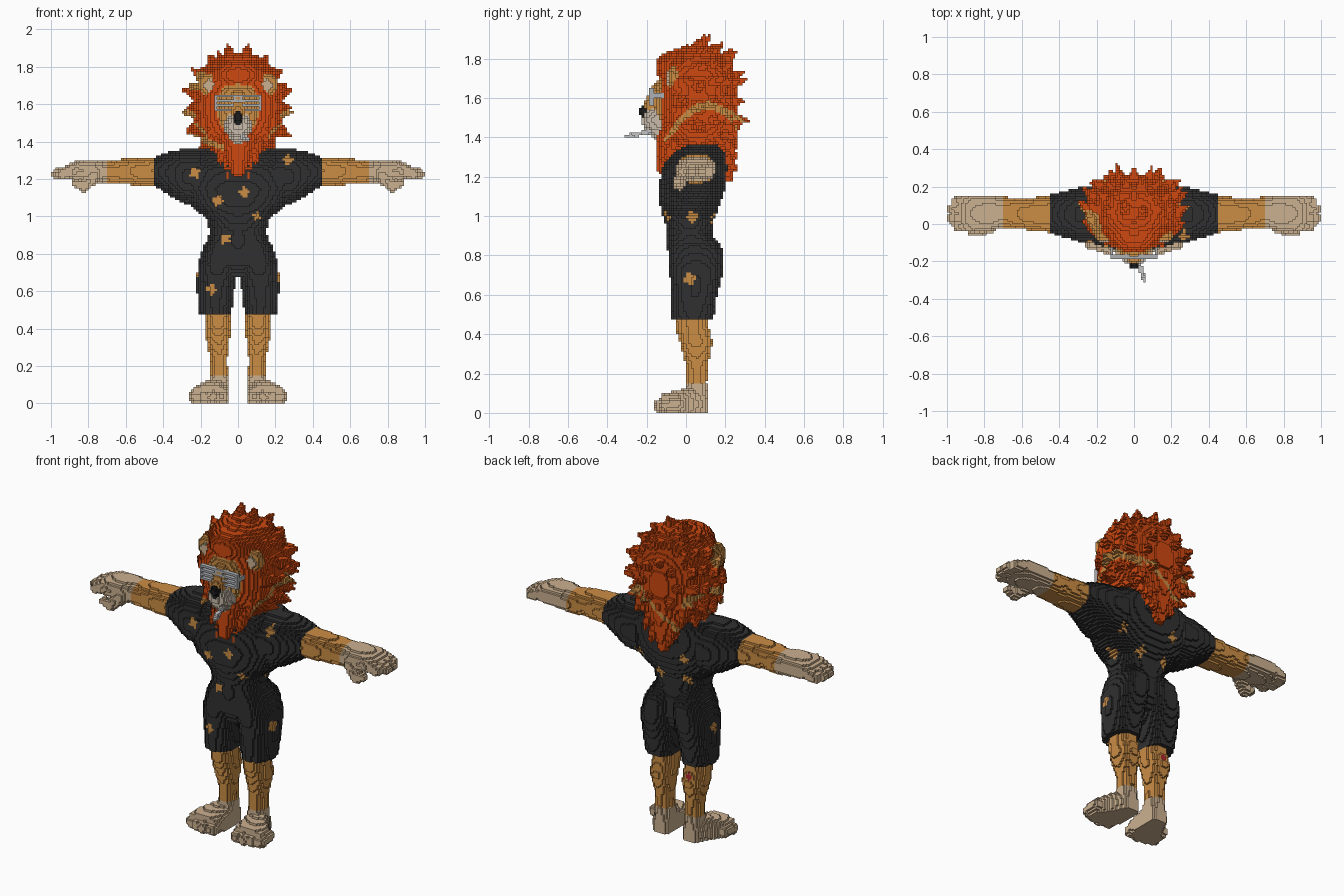
import bpy, math, random
from mathutils import Vector

if "Cube" in bpy.data.objects:
    bpy.data.objects.remove(bpy.data.objects["Cube"], do_unlink=True)

random.seed(4)
V = 0.0125           # edge of one block
cells = {}           # block index -> (part, colour)

COLOURS = {
    "mane_orange": (0.62, 0.065, 0.005), "tan_fur": (0.6, 0.27, 0.06),
    "pale_skin": (0.6, 0.44, 0.28), "black_suit": (0.03, 0.03, 0.03),
    "light_fur": (0.58, 0.5, 0.4), "nose_black": (0.012, 0.012, 0.012),
    "glasses_grey": (0.42, 0.44, 0.46), "paper_grey": (0.55, 0.55, 0.55),
    "red": (0.4, 0.02, 0.03),
}


# ---- solids: each returns lower corner, upper corner and an inside test
def loft(axis, stations, p=2.3):
    """Superellipse sections: position, two centres, two radii."""
    u, v = [i for i in range(3) if i != axis]
    lo, hi = [0] * 3, [0] * 3
    lo[axis], hi[axis] = stations[0][0], stations[-1][0]
    for k, i in ((1, u), (2, v)):
        lo[i] = min(s[k] - s[k + 2] for s in stations)
        hi[i] = max(s[k] + s[k + 2] for s in stations)

    def inside(q):
        t = q[axis]
        for a, b in zip(stations, stations[1:]):
            if a[0] <= t <= b[0]:
                f = (t - a[0]) / (b[0] - a[0])
                cu, cv, ru, rv = [m + (n - m) * f for m, n in zip(a[1:], b[1:])]
                return abs((q[u] - cu) / ru) ** p + abs((q[v] - cv) / rv) ** p <= 1
        return False
    return lo, hi, inside


def cone(a, b, ra, rb):
    """Round-ended tapered rod."""
    a, b = Vector(a), Vector(b)
    d = b - a

    def inside(q):
        w = Vector(q) - a
        t = min(1, max(0, w.dot(d) / d.length_squared))
        return (w - d * t).length <= ra + (rb - ra) * t
    lo = [min(a[i] - ra, b[i] - rb) for i in range(3)]
    hi = [max(a[i] + ra, b[i] + rb) for i in range(3)]
    return lo, hi, inside


def ball(c, r, p=2):
    lo, hi = [m - n for m, n in zip(c, r)], [m + n for m, n in zip(c, r)]
    return lo, hi, lambda q: sum(abs((q[i] - c[i]) / r[i]) ** p for i in range(3)) <= 1


def box(lo, hi):
    return lo, hi, lambda q: all(lo[i] <= q[i] <= hi[i] for i in range(3))


def fill(part, colour, solid, mirror=False):
    """Claim free blocks in the solid; colour is a name or a rule."""
    lo, hi, inside = solid
    rng = [range(math.floor(lo[i] / V), math.ceil(hi[i] / V) + 1) for i in range(3)]
    for i in rng[0]:
        for j in rng[1]:
            for k in rng[2]:
                q = ((i + .5) * V, (j + .5) * V, (k + .5) * V)
                if k < 0 or not inside(q):
                    continue
                for side in ((1, -1) if mirror else (1,)):
                    key = (i if side > 0 else -1 - i, j, k)
                    name = part
                    if mirror:
                        name = ("left_" if side > 0 else "right_") + part
                    if key not in cells:
                        c = colour(side * q[0], q[1], q[2]) if callable(colour) else colour
                        cells[key] = (name, c)


# ---- colour rules
# torn holes: axis faced, direction, and the two other coordinates
HOLES = [(1, -1, -.23, 1.235), (1, -1, -.11, 1.085), (1, -1, .035, 1.13),
         (1, -1, .1, 1.0), (1, -1, .265, 1.305), (1, -1, -.065, .88),
         (1, -1, -.14, .61), (0, 1, .03, .995), (0, 1, .02, .68),
         (1, 1, .2, 1.1), (1, 1, -.12, 1.14), (1, 1, -.1, .99),
         (1, 1, .07, 1.0), (0, -1, .04, .7)]


def suit(x, y, z):
    for axis, way, a, b in HOLES:
        facing, across = (x, y) if axis == 0 else (y - .03, x)
        if way * facing > (.12 if axis == 0 else .04):
            da, db = across - a, z - b
            if math.hypot(da, db) < .026 + .007 * math.sin(4 * math.atan2(db, da) + a * 30):
                return "tan_fur"
    return "black_suit"


def mane(x, y, z):
    band = abs(z - (1.56 - 4 * (y - .11) ** 2)) < .022 and abs(x) > .14
    front = x < -.08 and y < .1 and abs(z - 1.4 + .35 * (x + .17)) < .016
    temple = x < -.17 and y < .08 and abs(z - 1.73) < .05
    tuft = y > .15 and abs(z - 1.42 - x * .8) < .014 and abs(x) < .15
    return "tan_fur" if band or front or temple or tuft else "mane_orange"


def leg_fur(x, y, z):
    wound = x < 0 and y > .06 and math.hypot(x + .11, z - .4) < .02
    return "red" if wound else "tan_fur"


# ---- glasses with slats
for z in (1.565, 1.59, 1.615, 1.64):
    fill("glasses", "glasses_grey", box((-.13, -.187, z - .007), (.13, -.16, z + .006)))
for x in (.016, .12):
    fill("glasses", "glasses_grey", box((x - .009, -.187, 1.56), (x + .009, -.16, 1.645)), True)
fill("glasses_arm", "glasses_grey", box((.115, -.17, 1.6), (.13, -.06, 1.625)), True)

# ---- face
fill("cigarette", "paper_grey", cone((.02, -.18, 1.43), (.055, -.3, 1.405), .012, .012))
fill("nose", "nose_black", cone((0, -.212, 1.535), (0, -.2, 1.475), .028, .012))
fill("muzzle", "light_fur", ball((0, -.14, 1.485), (.075, .085, .075)))
fill("chin", "light_fur", ball((0, -.135, 1.435), (.055, .06, .045)))
fill("snout", "tan_fur", cone((0, -.13, 1.63), (0, -.178, 1.55), .055, .042))
fill("head", "tan_fur", ball((0, -.07, 1.58), (.125, .1, .15), 2.3))
fill("inner_ear", "pale_skin", ball((.155, -.085, 1.7), (.03, .02, .035)), True)
fill("ear", "tan_fur", ball((.16, -.065, 1.705), (.052, .03, .06)), True)

# ---- mane: core, forelock, beard, back hair and spiky locks
fill("mane", mane, ball((0, .06, 1.585), (.235, .2, .285), 2.4))
fill("mane", mane, ball((0, -.05, 1.755), (.14, .105, .09)))
fill("mane", mane, cone((0, -.05, 1.4), (0, -.115, 1.25), .115, .04))
fill("mane", mane, cone((0, .13, 1.42), (0, .215, 1.2), .15, .03))
for ring, (y, size, count) in enumerate(((-.03, .9, 16), (.05, 1, 17), (.12, .95, 16),
                                         (.18, .8, 14), (.2, .45, 8))):
    for n in range(count):
        a = math.tau * (n + .5 * (ring % 2)) / count + math.pi / 2
        s = size * random.uniform(.93, 1.04)
        c, d = math.cos(a), math.sin(a)
        base = (c * .21 * size, y, 1.585 + d * .25 * size)
        tip = (c * .3 * s, y + random.uniform(.04, .08) + .04 * (ring == 4), 1.585 + d * .33 * s)
        fill("mane", mane, cone(base, tip, .05, .006))
for x, z in ((.08, 1.3), (.13, 1.4), (.05, 1.23)):
    fill("mane", mane, cone((x, -.04, z + .08), (x * 1.2, -.12, z - .02), .05, .008), True)
    fill("mane", mane, cone((x, .17, z + .1), (x * 1.2, .26, z), .06, .008), True)

# ---- suit: trunk, sleeves, shorts
fill("trunk", suit, loft(2, [
    (.67, 0, .04, .1, .08), (.75, 0, .03, .19, .12), (.85, 0, .025, .168, .12),
    (.92, 0, .02, .153, .115), (.99, 0, .015, .17, .13), (1.06, 0, .02, .26, .155),
    (1.15, 0, .03, .315, .17), (1.25, 0, .045, .33, .165), (1.32, 0, .065, .3, .14),
    (1.365, 0, .085, .22, .09)]))
fill("sleeve", suit, loft(0, [
    (.2, .05, 1.21, .15, .15), (.3, .05, 1.215, .145, .145), (.37, .052, 1.23, .125, .115),
    (.445, .054, 1.24, .105, .077)]), True)
fill("shorts_leg", suit, loft(2, [
    (.475, .122, .035, .085, .105), (.6, .12, .043, .1, .115), (.68, .115, .05, .105, .13),
    (.74, .11, .05, .105, .142), (.83, .095, .05, .095, .14), (.92, .07, .02, .07, .1)]), True)

# ---- arms and hands
fill("forearm", "tan_fur", loft(0, [
    (.42, .054, 1.24, .1, .075), (.52, .052, 1.24, .092, .075), (.6, .052, 1.24, .08, .07),
    (.705, .064, 1.235, .085, .062)]), True)
fill("hand", "pale_skin", loft(0, [
    (.7, .064, 1.235, .085, .062), (.78, .056, 1.243, .098, .06), (.88, .054, 1.243, .1, .05),
    (.92, .054, 1.24, .085, .035)]), True)
for y, reach in ((-.012, .94), (.032, .968), (.078, .97), (.12, .95)):
    fill("hand", "pale_skin", cone((.86, y, 1.255), (reach, y, 1.225), .033, .03), True)
fill("hand", "pale_skin", cone((.77, -.01, 1.215), (.825, -.035, 1.165), .04, .03), True)
fill("hand", "pale_skin", cone((.825, -.035, 1.16), (.87, -.04, 1.175), .03, .022), True)

# ---- legs and feet
fill("lower_leg", leg_fur, loft(2, [
    (.145, .1, .053, .045, .053), (.24, .102, .055, .045, .055), (.36, .108, .053, .066, .083),
    (.42, .106, .035, .064, .085), (.5, .106, .025, .066, .085)]), True)
fill("foot", "pale_skin", loft(2, [(.03, .1, .05, .055, .06), (.15, .1, .053, .05, .055)]), True)
fill("foot", "pale_skin", loft(1, [
    (-.13, .155, .045, .092, .05), (-.05, .145, .045, .098, .065), (.02, .118, .045, .07, .085),
    (.09, .1, .045, .052, .06), (.11, .1, .04, .04, .04)], 3), True)
for x, y in ((.085, -.125), (.135, -.13), (.182, -.12), (.227, -.105)):
    fill("foot", "pale_skin", cone((x, y + .06, .045), (x, y, .035), .035, .034), True)

# ---- skin the blocks: one object per part, only exposed faces
mats = {}
for name, rgb in COLOURS.items():
    m = mats[name] = bpy.data.materials.new(name)
    m.use_nodes = True
    m.diffuse_color = (*rgb, 1)
    bsdf = m.node_tree.nodes["Principled BSDF"]
    bsdf.inputs["Base Color"].default_value = (*rgb, 1)
    bsdf.inputs["Roughness"].default_value = .9

parts = {}
for key, (part, colour) in cells.items():
    verts, faces, slots, used = parts.setdefault(part, ({}, [], [], []))
    for axis in range(3):
        u, v = (axis + 1) % 3, (axis + 2) % 3
        for way in (0, 1):
            near = list(key)
            near[axis] += 2 * way - 1
            if tuple(near) in cells:
                continue
            quad = []
            for du, dv in ((0, 0), (1, 0), (1, 1), (0, 1)):
                corner = list(key)
                corner[axis] += way
                corner[u] += du
                corner[v] += dv
                quad.append(verts.setdefault(tuple(corner), len(verts)))
            if colour not in used:
                used.append(colour)
            faces.append(quad if way else quad[::-1])
            slots.append(used.index(colour))

for part, (verts, faces, slots, used) in parts.items():
    if not faces:
        continue
    mesh = bpy.data.meshes.new(part)
    mesh.from_pydata([[c * V for c in q] for q in verts], [], faces)
    for colour in used:
        mesh.materials.append(mats[colour])
    mesh.polygons.foreach_set("material_index", slots)
    mesh.update()
    bpy.context.collection.objects.link(bpy.data.objects.new(part, mesh))
